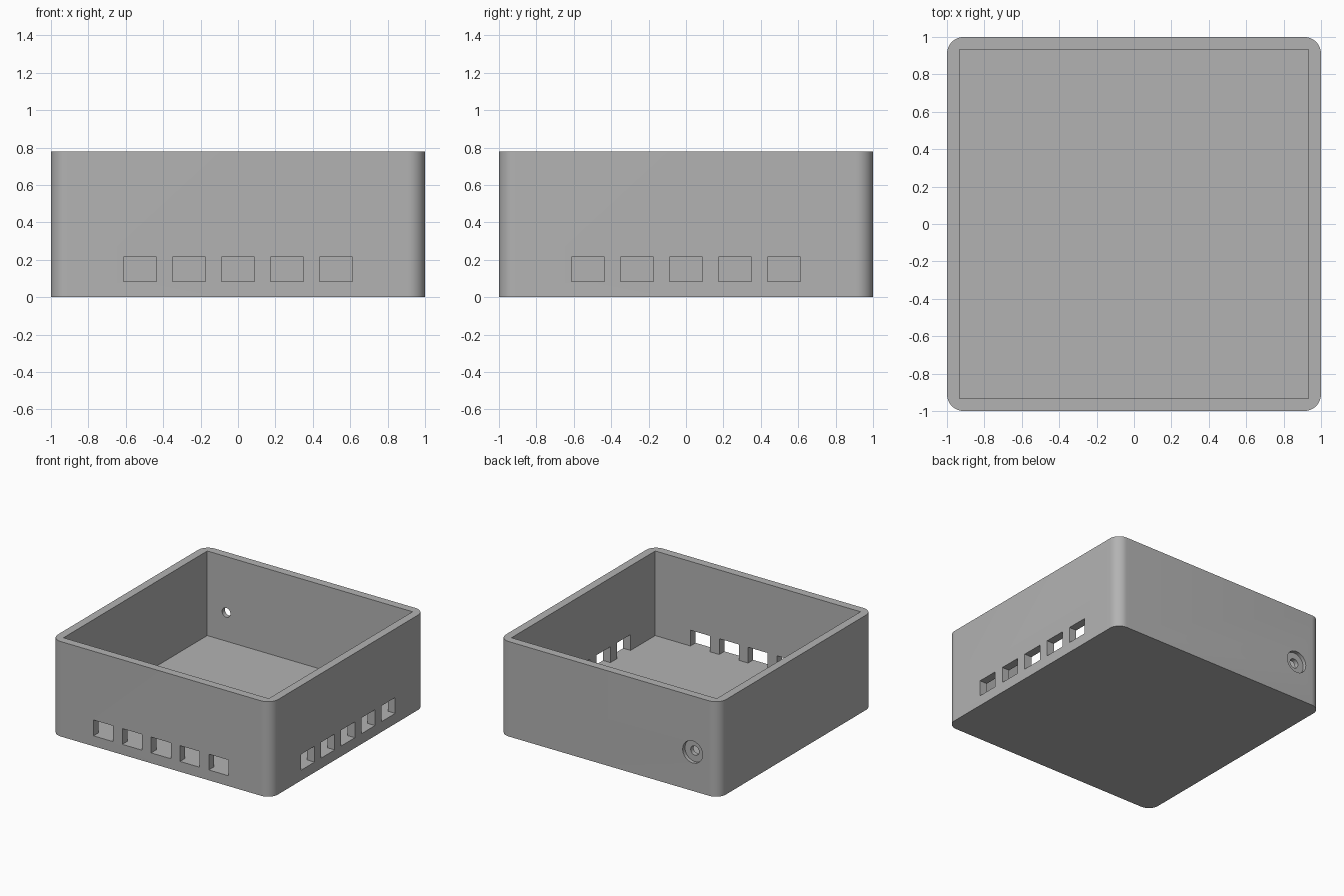
import bpy
import bmesh
import math
from mathutils import Matrix, Vector

HEIGHT, FLOOR, INNER, CORNER = 0.78, 0.085, 0.933, 0.09
SLOT_W, SLOT_TOP, SLOT_STEP = 0.178, 0.215, 0.262
HOLE_X, HOLE_Z = -0.76, 0.32

cube = bpy.data.objects.get("Cube")
if cube:
    bpy.data.objects.remove(cube, do_unlink=True)

grey = bpy.data.materials.new("plain grey")
grey.use_nodes = True
colour = (0.45, 0.45, 0.45, 1)
grey.diffuse_color = colour
grey.node_tree.nodes["Principled BSDF"].inputs["Base Color"].default_value = colour


def make_object(name, bm):
    bmesh.ops.recalc_face_normals(bm, faces=bm.faces)
    mesh = bpy.data.meshes.new(name)
    bm.to_mesh(mesh)
    bm.free()
    mesh.materials.append(grey)
    obj = bpy.data.objects.new(name, mesh)
    bpy.context.collection.objects.link(obj)
    return obj


def box(name, low, high):
    low, high = Vector(low), Vector(high)
    bm = bmesh.new()
    place = Matrix.Translation((low + high) / 2) @ Matrix.Diagonal((*(high - low), 1))
    bmesh.ops.create_cube(bm, size=1, matrix=place)
    return make_object(name, bm)


def bore(name, radius, y_start, y_end):
    bm = bmesh.new()
    place = Matrix.Translation((HOLE_X, (y_start + y_end) / 2, HOLE_Z)) @ Matrix.Rotation(math.pi / 2, 4, "X")
    bmesh.ops.create_cone(bm, cap_ends=True, segments=48, radius1=radius, radius2=radius,
                          depth=y_end - y_start, matrix=place)
    return make_object(name, bm)


# Outer block with rounded upright corners
bm = bmesh.new()
bmesh.ops.create_cube(bm, size=1, matrix=Matrix.Translation((0, 0, HEIGHT / 2)) @ Matrix.Diagonal((2, 2, HEIGHT, 1)))
upright = [e for e in bm.edges if abs(e.verts[0].co.z - e.verts[1].co.z) > 0.1]
bmesh.ops.bevel(bm, geom=upright, offset=CORNER, segments=12, profile=0.5, affect="EDGES")
case = make_object("open_box", bm)

# Inner cavity
cutters = [box("cavity_cutter", (-INNER, -INNER, FLOOR), (INNER, INNER, HEIGHT + 0.2))]

# Five slots through the front wall and five through the +x wall
for i in range(-2, 3):
    a, b = i * SLOT_STEP - SLOT_W / 2, i * SLOT_STEP + SLOT_W / 2
    cutters.append(box("front_slot_cutter", (a, -1.1, FLOOR), (b, -0.9, SLOT_TOP)))
    cutters.append(box("side_slot_cutter", (0.9, a, FLOOR), (1.1, b, SLOT_TOP)))

# Stepped round socket in the back wall
cutters.append(bore("socket_recess_cutter", 0.09, 0.97, 1.1))
cutters.append(bore("socket_hole_cutter", 0.038, 0.85, 1.1))

# Cut everything, then discard the cutters
bpy.ops.object.select_all(action="DESELECT")
case.select_set(True)
bpy.context.view_layer.objects.active = case
for cutter in cutters:
    cutter.hide_render = True
    cut = case.modifiers.new(cutter.name, "BOOLEAN")
    cut.operation = "DIFFERENCE"
    cut.solver = "EXACT"
    cut.object = cutter
    bpy.ops.object.modifier_apply(modifier=cut.name)
    bpy.data.objects.remove(cutter, do_unlink=True)

bpy.ops.object.shade_smooth_by_angle(angle=math.radians(30))
